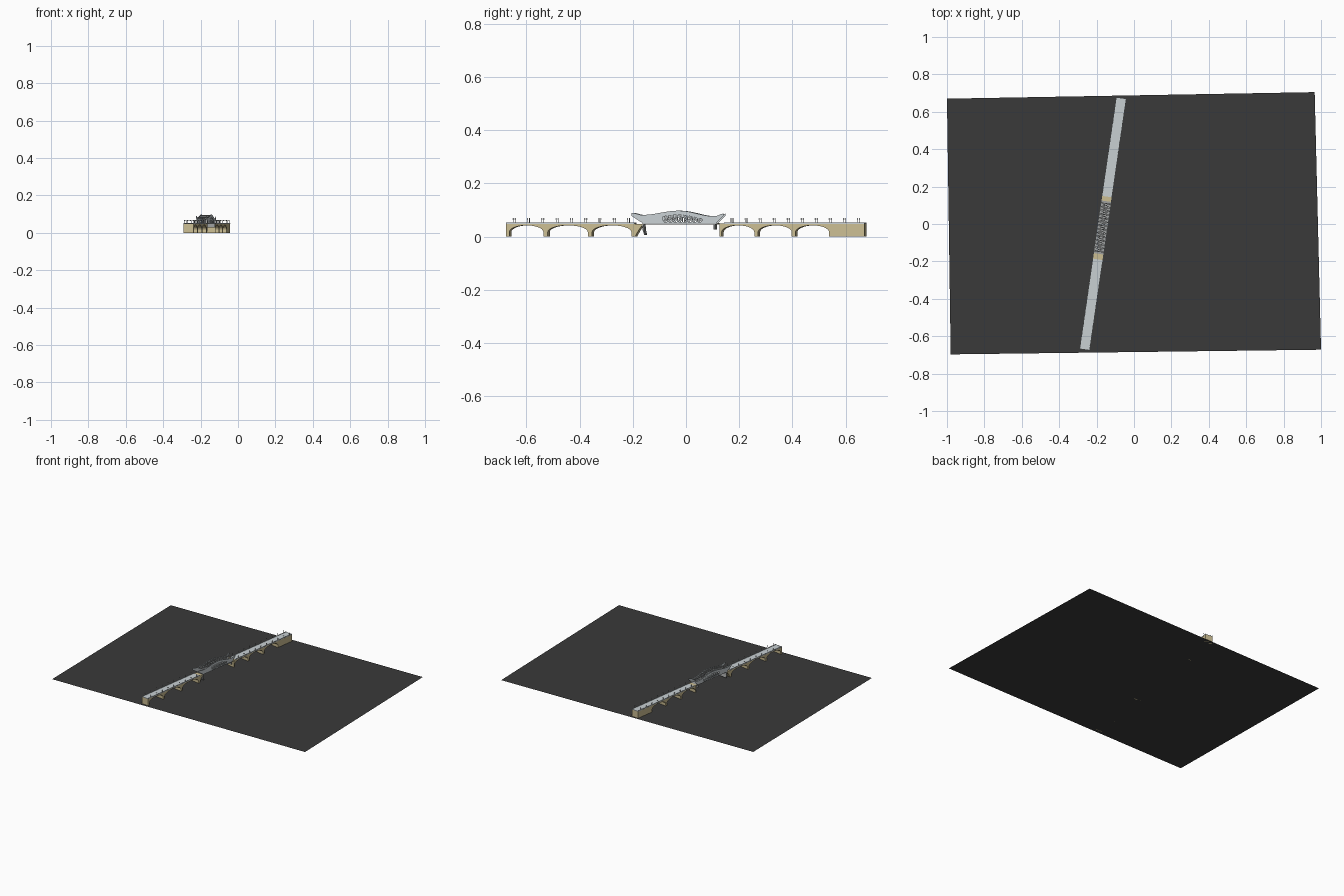
import bpy, bmesh, math

if "Cube" in bpy.data.objects:
    bpy.data.objects.remove(bpy.data.objects["Cube"])

ANGLE = -math.radians(8.28)       # bridge heading relative to +y
CENTRE = (-0.166, 0.001, 0)
W = 0.0265                        # half width of the deck
END = 0.68                        # half length of the bridge


def material(name, rgb):
    m = bpy.data.materials.new(name)
    m.diffuse_color = (*rgb, 1)
    m.use_nodes = True
    m.node_tree.nodes["Principled BSDF"].inputs["Base Color"].default_value = m.diffuse_color
    return m


GROUND = material("dark ground", (0.042, 0.042, 0.042))
STONE = material("tan stone", (0.60, 0.51, 0.29))
PALE = material("pale grey deck", (0.58, 0.63, 0.65))
STEEL = material("mid grey steel", (0.34, 0.35, 0.35))


def finish(bm, name, mat, on_bridge=True):
    bmesh.ops.recalc_face_normals(bm, faces=bm.faces)
    me = bpy.data.meshes.new(name)
    bm.to_mesh(me)
    bm.free()
    me.materials.append(mat)
    ob = bpy.data.objects.new(name, me)
    bpy.context.collection.objects.link(ob)
    if on_bridge:
        ob.rotation_euler.z = ANGLE
        ob.location = CENTRE
    return ob


def prism(bm, pts, t0, t1):
    """Extrude an (along, height) outline across the bridge."""
    a = [bm.verts.new((t0, s, z)) for s, z in pts]
    b = [bm.verts.new((t1, s, z)) for s, z in pts]
    bm.faces.new(a)
    bm.faces.new(b[::-1])
    n = len(pts)
    for i in range(n):
        bm.faces.new((a[i], a[(i + 1) % n], b[(i + 1) % n], b[i]))


def box(bm, t0, t1, s0, s1, z0, z1):
    prism(bm, [(s0, z0), (s1, z0), (s1, z1), (s0, z1)], t0, t1)


def arch(s0, s1, spring=0.016, crown=0.042, n=14):
    """Underside of one span, from pier foot to pier foot."""
    c, r = (s0 + s1) / 2, (s1 - s0) / 2
    pts = [(s0, 0)]
    for i in range(n + 1):
        a = math.pi * (1 - i / n)
        pts.append((c + r * math.cos(a), spring + (crown - spring) * math.sin(a)))
    return pts + [(s1, 0)]


# ground sheet
bm = bmesh.new()
bm.faces.new([bm.verts.new((x, y, 0)) for x, y in
              ((-0.98, -0.697), (1.0, -0.672), (0.966, 0.705), (-1.0, 0.67))])
finish(bm, "ground_sheet", GROUND, False)

# stone viaducts with arched undersides
south = [(-END, 0.047), (-END, 0)]
for s0, s1 in ((-0.668, -0.538), (-0.522, -0.37), (-0.354, -0.204)):
    south += arch(s0, s1)
south += [(-0.190, 0), (-0.178, 0.022), (-0.160, 0.047)]
bm = bmesh.new()
prism(bm, south, -W, W)
finish(bm, "south_viaduct", STONE)

north = [(0.130, 0.047), (0.130, 0)]
for s0, s1 in ((0.138, 0.262), (0.276, 0.404), (0.418, 0.546)):
    north += arch(s0, s1)
north += [(END, 0), (END, 0.047)]
bm = bmesh.new()
prism(bm, north, -W, W)
finish(bm, "north_viaduct_and_abutment", STONE)

# road decks on the viaducts
SPANS = ((-END, -0.192), (0.147, END))
bm = bmesh.new()
for s0, s1 in SPANS:
    box(bm, -W - 0.001, W + 0.001, s0, s1, 0.047, 0.050)
finish(bm, "viaduct_road_deck", PALE)

# low parapets and lamp posts along both edges
bm_rail, bm_post = bmesh.new(), bmesh.new()
for s0, s1 in SPANS:
    count = round((s1 - s0) / 0.055)
    for side in (-1, 1):
        t = side * (W - 0.001)
        box(bm_rail, t - 0.001, t + 0.001, s0, s1, 0.050, 0.0535)
        for i in range(count):
            s = s0 + (i + 0.5) * (s1 - s0) / count
            box(bm_post, t - 0.001, t + 0.001, s - 0.001, s + 0.001, 0.050, 0.069)
            box(bm_post, t - 0.002, t + 0.002, s - 0.002, s + 0.002, 0.064, 0.068)
finish(bm_rail, "parapets", PALE)
finish(bm_post, "lamp_posts", STEEL)

# steel deck of the main span, stone strips at its ends
bm = bmesh.new()
box(bm, -W, W, -0.162, 0.122, 0.046, 0.050)
finish(bm, "main_span_deck", STEEL)
bm = bmesh.new()
box(bm, -W, W, 0.118, 0.147, 0.045, 0.0495)
finish(bm, "north_bearing_ledge", STONE)

# curved strut and short hanger below the main span ends
bm = bmesh.new()
prism(bm, [(-0.164, 0.046), (-0.158, 0.046), (-0.157, 0.025), (-0.152, 0.006),
           (-0.156, 0.006), (-0.162, 0.025)], -W, W)
box(bm, -W, W, 0.108, 0.113, 0.027, 0.046)
finish(bm, "bearing_struts", STEEL)

# side trusses: upper outline swells at mid span and flicks up at the ends
KEYS = [(-0.203, 0.089), (-0.165, 0.081), (-0.025, 0.097), (0.112, 0.076), (0.145, 0.086)]


def top(s):
    for (a, za), (b, zb) in zip(KEYS, KEYS[1:]):
        if s <= b + 1e-6:
            f = (1 - math.cos(math.pi * (s - a) / (b - a))) / 2
            return za + (zb - za) * f
    return KEYS[-1][1]


def steps(a, b, n):
    return [a + (b - a) * i / n for i in range(n + 1)]


A, B = -0.085, 0.065              # range of the open panels
bm = bmesh.new()
for side in (-1, 1):
    t0, t1 = side * (W - 0.001), side * (W + 0.002)
    # solid end plates with raked tips
    prism(bm, [(-0.203, 0.077), (-0.158, 0.048), (A, 0.048)]
          + [(s, top(s)) for s in reversed(steps(-0.203, A, 10))], t0, t1)
    prism(bm, [(B, 0.048), (0.115, 0.048), (0.145, 0.078)]
          + [(s, top(s)) for s in reversed(steps(B, 0.145, 8))], t0, t1)
    # upper and lower chords over the openings
    mid = steps(A, B, 12)
    prism(bm, [(s, top(s) - 0.016) for s in mid]
          + [(s, top(s)) for s in reversed(mid)], t0, t1)
    box(bm, t0, t1, A, B, 0.048, 0.055)
    # posts and diagonals
    bays = steps(A, B, 8)
    for i, (s0, s1) in enumerate(zip(bays, bays[1:])):
        box(bm, t0, t1, s1 - 0.002, s1 + 0.002, 0.054, top(s1) - 0.014)
        lo, hi = (s0, s1) if s0 < -0.02 else (s1, s0)
        prism(bm, [(lo - 0.003, 0.054), (lo + 0.003, 0.054),
                   (hi + 0.003, top(hi) - 0.015), (hi - 0.003, top(hi) - 0.015)], t0, t1)
finish(bm, "side_trusses", PALE)

# overhead cross beams and crossed bracing between the trusses
bm = bmesh.new()
stations = steps(-0.150, 0.110, 13)
for s in stations:
    box(bm, -W, W, s - 0.002, s + 0.002, top(s) - 0.005, top(s) - 0.001)
for s0, s1 in zip(stations, stations[1:]):
    for d in (-1, 1):
        v = [bm.verts.new((d * t, s + o, top(s) - 0.003)) for t, s, o in
             ((-W, s0, -0.0015), (-W, s0, 0.0015), (W, s1, 0.0015), (W, s1, -0.0015))]
        bm.faces.new(v)
finish(bm, "overhead_bracing", STEEL)
